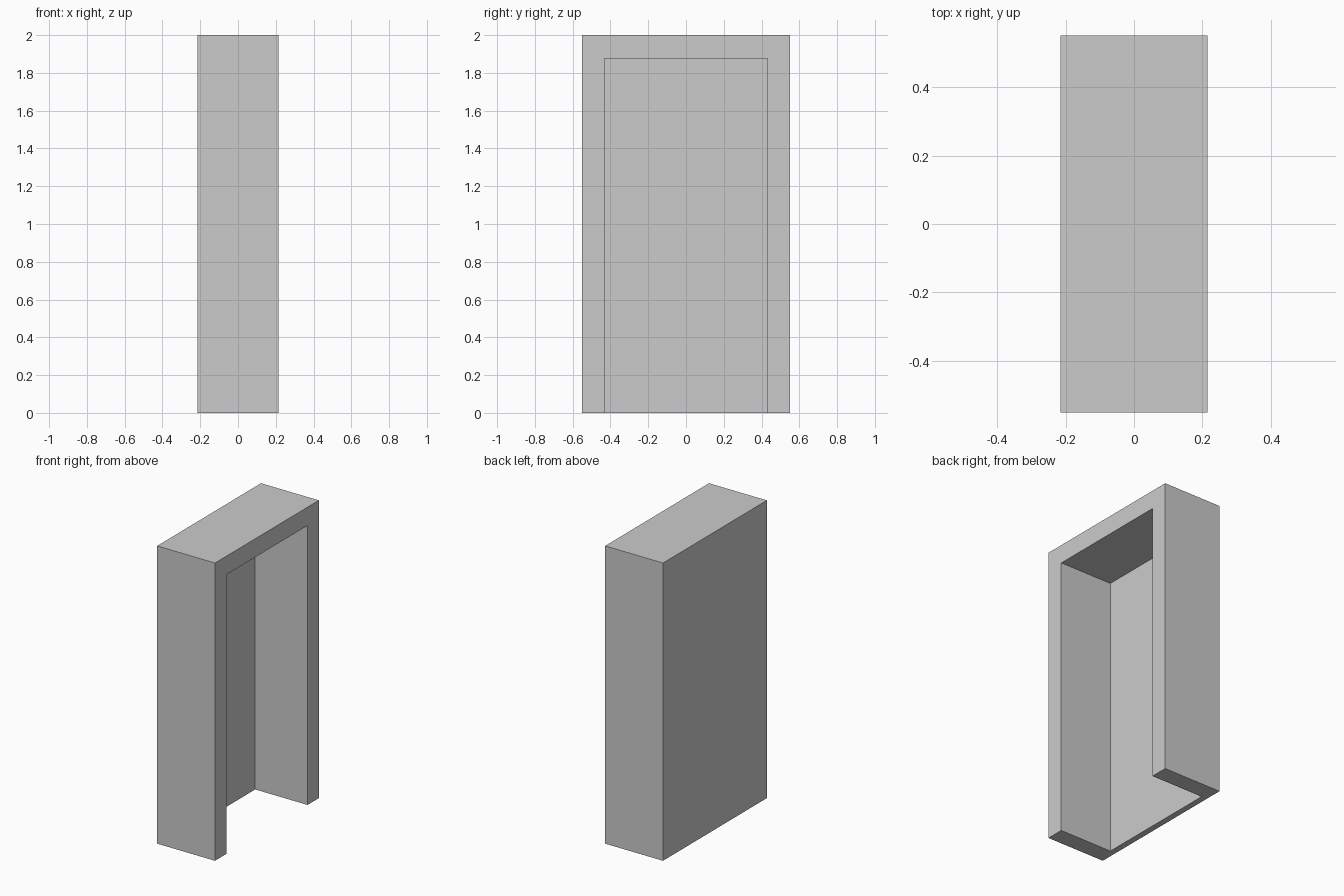
import bpy

if "Cube" in bpy.data.objects:
    bpy.data.objects.remove(bpy.data.objects["Cube"])

WIDTH, DEPTH, HEIGHT = 1.102, 0.43, 2.0        # along y, x, z
OPEN_W, OPEN_H, BACK = 0.862, 1.876, 0.041     # opening and back panel thickness


def box(name, lo, hi):
    centre = [(a + b) / 2 for a, b in zip(lo, hi)]
    bpy.ops.mesh.primitive_cube_add(size=1, location=centre)
    ob = bpy.context.object
    ob.name = name
    ob.scale = [b - a for a, b in zip(lo, hi)]
    bpy.ops.object.transform_apply(location=True, rotation=False, scale=True)
    return ob


# Outer block
frame = box("door_frame", (-DEPTH / 2, -WIDTH / 2, 0), (DEPTH / 2, WIDTH / 2, HEIGHT))

# Recess, open at the right side (+x) and at the bottom
cutter = box("recess_cutter", (-DEPTH / 2 + BACK, -OPEN_W / 2, -0.2),
             (DEPTH / 2 + 0.2, OPEN_W / 2, OPEN_H))
cutter.hide_render = True

cut = frame.modifiers.new("recess", 'BOOLEAN')
cut.operation = 'DIFFERENCE'
cut.solver = 'EXACT'
cut.object = cutter
bpy.context.view_layer.objects.active = frame
bpy.ops.object.modifier_apply(modifier=cut.name)
bpy.data.objects.remove(cutter)
